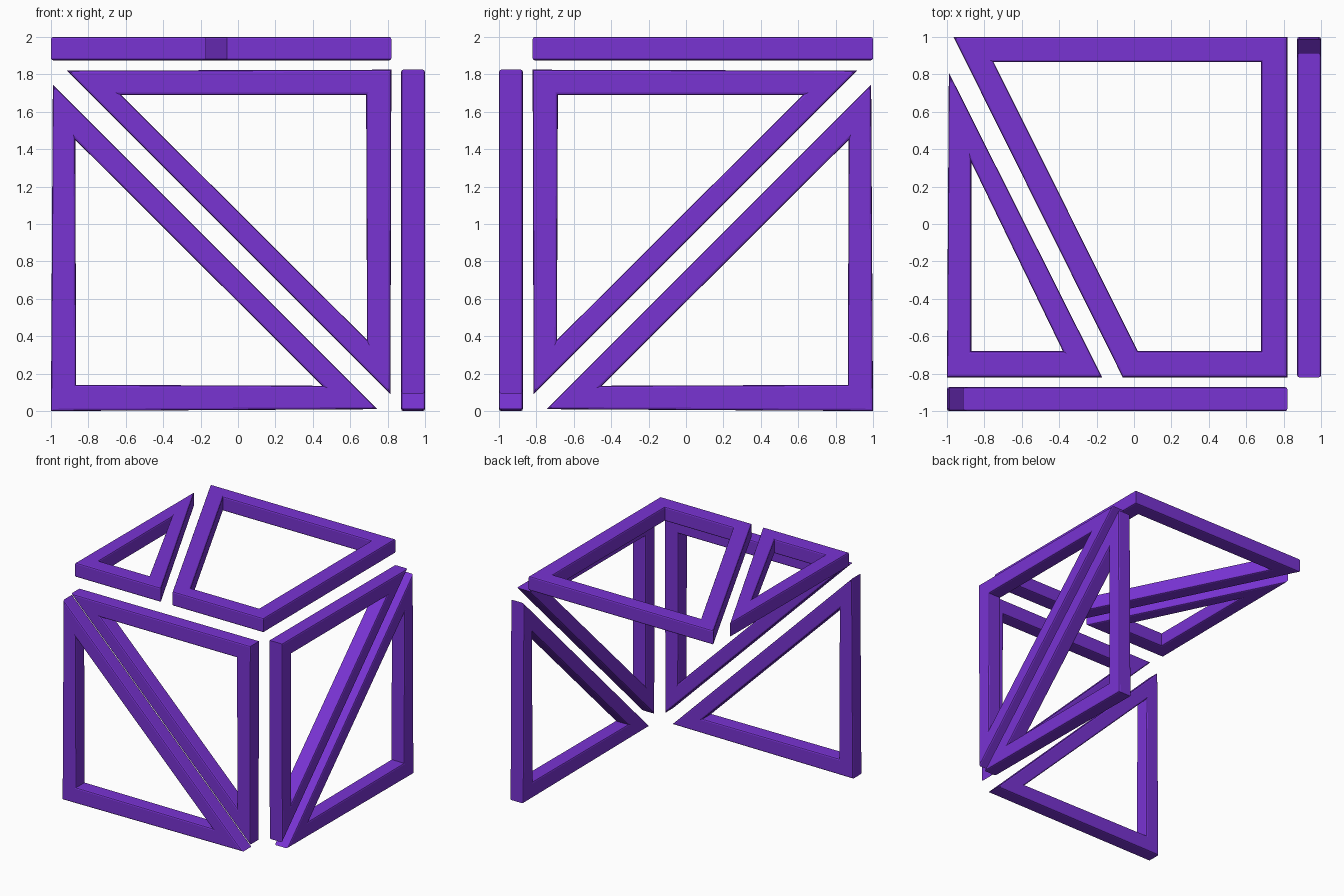
import bpy, bmesh
from mathutils import Vector

cube = bpy.data.objects.get("Cube")
if cube:
    bpy.data.objects.remove(cube, do_unlink=True)

purple = bpy.data.materials.new("purple")
purple.use_nodes = True
colour = (0.19, 0.033, 0.65, 1)
purple.diffuse_color = colour
bsdf = next(n for n in purple.node_tree.nodes if n.type == 'BSDF_PRINCIPLED')
bsdf.inputs["Base Color"].default_value = colour
bsdf.inputs["Roughness"].default_value = 0.6


def frame(name, outer, inner, place, near, far, bevel=0.012):
    """Open polygon frame: matching outer and inner outlines, extruded near to far."""
    bm = bmesh.new()
    loops = [[bm.verts.new(place(a, b, d)) for a, b in outline]
             for outline, d in ((outer, near), (inner, near), (inner, far), (outer, far))]
    n = len(outer)
    for k in range(4):
        for i in range(n):
            j = (i + 1) % n
            a, b = loops[k], loops[(k + 1) % 4]
            bm.faces.new((a[i], a[j], b[j], b[i]))
    bmesh.ops.recalc_face_normals(bm, faces=bm.faces)
    # soften the long rims, leaving the corner points crisp
    rims = [e for loop in loops for i in range(n)
            for e in [bm.edges.get((loop[i], loop[(i + 1) % n]))]]
    bmesh.ops.bevel(bm, geom=rims, offset=bevel, segments=2, profile=0.5,
                    affect='EDGES', clamp_overlap=True)
    bmesh.ops.recalc_face_normals(bm, faces=bm.faces)
    mesh = bpy.data.meshes.new(name)
    bm.to_mesh(mesh)
    bm.free()
    mesh.materials.append(purple)
    obj = bpy.data.objects.new(name, mesh)
    bpy.context.collection.objects.link(obj)
    return obj


def on_front(a, b, d):
    return Vector((a, d, b))


def on_side(a, b, d):
    # same pair of triangles, turned a quarter and mirrored
    return Vector((-d, -a, b))


def on_top(a, b, d):
    return Vector((a, b, d))


# Square panels split along the diagonal
lower = ([(-1, 0), (0.745, 0.01), (-0.99, 1.745)],
         [(-0.865, 0.14), (0.45, 0.135), (-0.87, 1.45)])
upper = ([(0.82, 1.825), (-0.915, 1.82), (0.815, 0.09)],
         [(0.685, 1.69), (-0.625, 1.69), (0.69, 0.38)])
for panel, place in (("front", on_front), ("side", on_side)):
    frame(panel + "_lower_triangle", *lower, place, -1, -0.872)
    frame(panel + "_upper_triangle", *upper, place, -1, -0.872)

# Top panel split by a steeper cut
frame("top_triangle",
      [(-1, -0.82), (-0.17, -0.82), (-0.99, 0.81)],
      [(-0.87, -0.68), (-0.38, -0.68), (-0.87, 0.33)], on_top, 1.875, 2)
frame("top_quad",
      [(-0.965, 1), (0.82, 1), (0.82, -0.82), (-0.06, -0.82)],
      [(-0.75, 0.865), (0.68, 0.865), (0.68, -0.68), (0.02, -0.68)], on_top, 1.875, 2)
